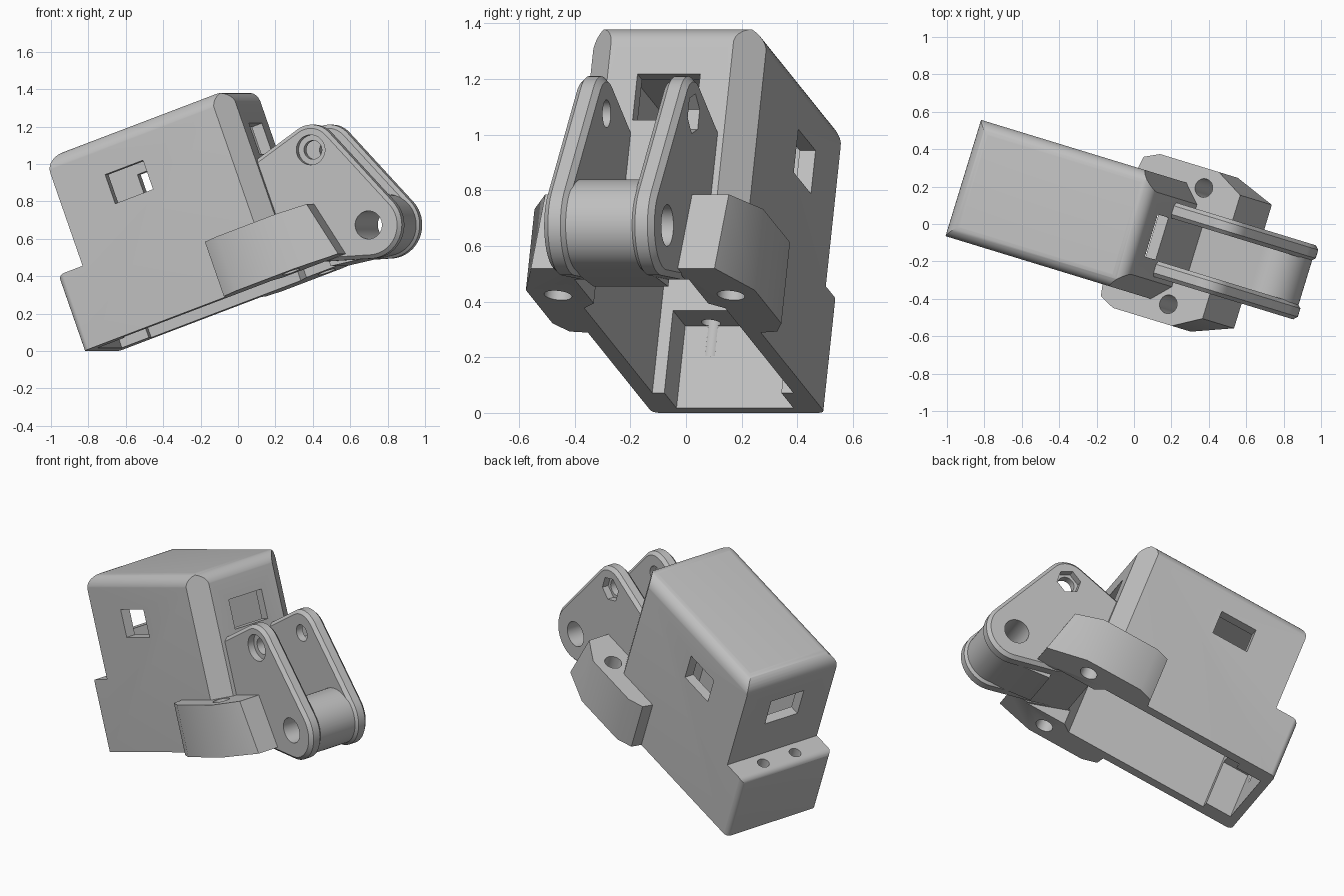
import bpy, bmesh
from math import radians, cos, sin, pi
from mathutils import Matrix, Vector
from mathutils.geometry import convex_hull_2d

if "Cube" in bpy.data.objects:
    bpy.data.objects.remove(bpy.data.objects["Cube"])

grey = bpy.data.materials.new("plain_grey")
grey.use_nodes = True
COLOR = (0.52, 0.52, 0.52, 1)
grey.diffuse_color = COLOR
grey.node_tree.nodes["Principled BSDF"].inputs["Base Color"].default_value = COLOR

# Parts are built level (u forward, v left, w up), then turned and tipped
PLACE = (Matrix.Translation((-0.73, 0.19, 0)) @ Matrix.Rotation(radians(-17), 4, 'Z')
         @ Matrix.Rotation(radians(-20), 4, 'Y'))
ORDER = {'u': (2, 0, 1), 'v': (0, 2, 1), 'w': (0, 1, 2)}


def circle(cx, cy, r, n=40, turn=0.0):
    return [(cx + r * cos(turn + 2 * pi * i / n), cy + r * sin(turn + 2 * pi * i / n)) for i in range(n)]


def rect(x0, x1, y0, y1):
    return [(x0, y0), (x1, y0), (x1, y1), (x0, y1)]


def hull(pts):
    return [pts[i] for i in convex_hull_2d([Vector(p) for p in pts])]


def rounded(pts, radii, n=8):
    """Replace the right-angled corners listed in radii by arcs."""
    out = []
    for i, p in enumerate(pts):
        p, r = Vector(p), radii.get(i)
        if r is None:
            out.append(tuple(p))
            continue
        a = (Vector(pts[i - 1]) - p).normalized()
        b = (Vector(pts[(i + 1) % len(pts)]) - p).normalized()
        for k in range(n + 1):
            t = pi / 2 * k / n
            out.append(tuple(p + r * (a + b - b * cos(t) - a * sin(t))))
    return out


def prism(name, pts, axis, a, b, rim=0.0, shift=None):
    """Extrude a profile along an axis, with an optional chamfer round both ends."""
    bm = bmesh.new()
    rings = []
    for t in (a, b):
        rings.append([bm.verts.new([(p[0], p[1], t)[k] for k in ORDER[axis]]) for p in pts])
    n = len(pts)
    ends = [bm.faces.new(ring) for ring in rings]
    for i in range(n):
        j = (i + 1) % n
        bm.faces.new((rings[0][i], rings[0][j], rings[1][j], rings[1][i]))
    if shift:
        for v in bm.verts:
            shift(v.co)
    bmesh.ops.recalc_face_normals(bm, faces=bm.faces)
    if rim:
        edges = [e for f in ends for e in f.edges]
        bmesh.ops.bevel(bm, geom=edges, offset=rim, segments=1, profile=0.5, affect='EDGES')
    me = bpy.data.meshes.new(name)
    bm.to_mesh(me)
    bm.free()
    me.materials.append(grey)
    ob = bpy.data.objects.new(name, me)
    bpy.context.collection.objects.link(ob)
    return ob


def boolean(ob, others, op='DIFFERENCE'):
    bpy.context.view_layer.objects.active = ob
    for other in others:
        m = ob.modifiers.new(op.lower(), 'BOOLEAN')
        m.operation, m.solver, m.object = op, 'EXACT', other
        bpy.ops.object.modifier_apply(modifier=m.name)


W, TOP = 0.325, 1.045          # half width and height of the housing
PIVOT = (1.693, 0.101)
BOLT = (1.526, 0.589)

# Housing: plan with clipped front corners, trimmed by the stepped side and the end profile
plan = [(0, -W), (1.13, -W), (1.225, -0.23), (1.225, 0.23), (1.13, W), (0, W)]
housing = prism("housing", rounded(plan, {0: 0.03, 5: 0.03}), 'w', 0, TOP + 0.1)
side = [(-0.001, -0.1), (1.226, -0.1), (1.226, TOP), (0.15, TOP), (0.15, 0.43), (-0.001, 0.43)]
end = rect(-W - 0.001, W + 0.001, -0.1, TOP + 0.001)
trims = [
    prism("side_trim", rounded(side, {2: 0.08, 3: 0.09, 5: 0.04}), 'v', -0.5, 0.5),
    prism("end_trim", rounded(end, {2: 0.08, 3: 0.08}), 'u', -0.2, 1.5),
]
boolean(housing, trims, 'INTERSECT')

# Cutters: hollow inside, rear pocket, front ramp, windows and screw holes
inside = [(0.21, -0.265), (1.1, -0.265), (1.165, -0.2), (1.165, 0.2), (1.1, 0.265), (0.21, 0.265)]
ramp = prism("ramp_cutter", [(1.08, -0.1), (1.4, -0.1), (1.4, 0.0), (1.08, 0.13)], 'v', -0.215, 0.215)
cutters = [
    prism("hollow_cutter", inside, 'w', -0.15, 0.985),
    prism("pocket_cutter", rect(0.05, 0.3, -0.22, 0.22), 'w', -0.12, 0.315),
    ramp,
    prism("side_window_cutter", rect(0.435, 0.66, 0.68, 0.845), 'v', -0.5, 0.5),
    prism("end_window_cutter", rect(-0.118, 0.118, 0.675, 0.85), 'u', 0.05, 1.4),
]
for s in (-1, 1):
    cutters.append(prism("ledge_hole_cutter", circle(0.08, s * 0.115, 0.035, 24), 'w', 0.2, 0.6))
boolean(housing, cutters)

pivot_hole = prism("pivot_hole_cutter", circle(*PIVOT, 0.075), 'v', -0.5, 0.5)
bolt_hole = prism("bolt_hole_cutter", circle(*BOLT, 0.05), 'v', -0.5, 0.5)
hex_seat = prism("hex_seat_cutter", circle(*BOLT, 0.075, 6, 0.5), 'v', 0.165, 0.4)
round_seat = prism("round_seat_cutter", circle(*BOLT, 0.08), 'v', -0.4, -0.165)
cutters += trims + [pivot_hole, bolt_hole, hex_seat, round_seat]

parts = [housing]


# Mounting ears lean back at the front
def lean(c):
    if c.z > 0.2 and c.x > 1.4:
        c.x -= 0.075


ear = [(0.84, 0.3), (0.855, 0.39), (0.94, 0.43), (1.29, 0.43), (1.52, 0.345),
       (1.52, 0.2), (1.2, 0.2), (1.1, 0.29)]
plate = hull(circle(*PIVOT, 0.18, 56) + circle(*BOLT, 0.135, 48) + [(1.2, 0.64), (1.2, 0.06)])
for s, label, seat in ((-1, "right", round_seat), (1, "left", hex_seat)):
    lug = prism(label + "_mounting_ear", [(u, s * v) for u, v in ear], 'w', 0, 0.31, shift=lean)
    screw = prism("ear_hole_cutter", circle(1.235, s * 0.325, 0.05, 32), 'w', -0.2, 0.6)
    boolean(lug, [ramp, screw])
    boolean(housing, [screw])
    cutters.append(screw)
    # Clevis plates with chamfered rims
    cheek = prism(label + "_clevis_plate", plate, 'v', s * 0.12, s * 0.207, rim=0.02)
    boolean(cheek, [ramp, pivot_hole, bolt_hole, seat])
    parts += [lug, cheek]

# Pivot hub and the web that joins it to the housing
hub_shape = hull(circle(*PIVOT, 0.165, 56) + [(1.2, 0.12), (1.2, 0.0)])
hub = prism("pivot_hub", hub_shape, 'v', -0.14, 0.14)
boolean(hub, [ramp, pivot_hole])
parts.append(hub)

for c in cutters:
    bpy.data.objects.remove(c)

# Smooth the rounds, keep the edges, and place everything
bpy.ops.object.select_all(action='DESELECT')
for ob in parts:
    ob.matrix_world = PLACE
    ob.select_set(True)
bpy.context.view_layer.objects.active = housing
bpy.ops.object.shade_smooth_by_angle(angle=radians(30))
